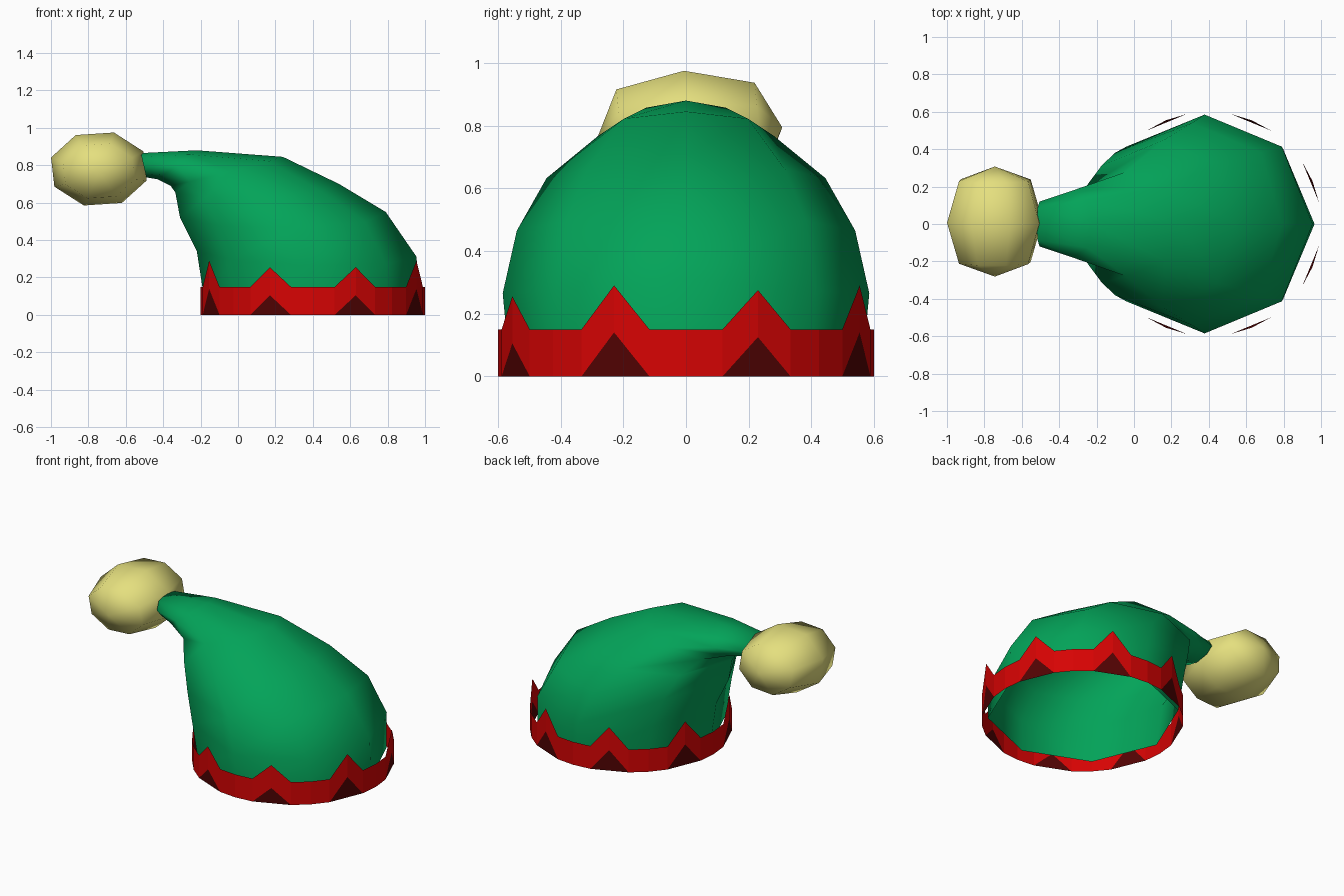
import bpy, bmesh, math
from mathutils import Matrix, Vector

if "Cube" in bpy.data.objects:
    bpy.data.objects.remove(bpy.data.objects["Cube"])


def material(name, rgb):
    m = bpy.data.materials.new(name)
    m.diffuse_color = (*rgb, 1)
    m.use_nodes = True
    m.node_tree.nodes["Principled BSDF"].inputs["Base Color"].default_value = m.diffuse_color
    return m


GREEN = material("felt green", (0.001, 0.37, 0.10))
RED = material("trim red", (0.68, 0.001, 0.001))
DARK = material("dark red", (0.09, 0.001, 0.001))
CREAM = material("pale yellow", (0.78, 0.74, 0.21))


def finish(bm, name, mats, smooth):
    for f in bm.faces:
        f.smooth = smooth
    me = bpy.data.meshes.new(name)
    bm.to_mesh(me)
    bm.free()
    for m in mats:
        me.materials.append(m)
    ob = bpy.data.objects.new(name, me)
    bpy.context.collection.objects.link(ob)
    return ob


# Hat body: octagonal rings swept from the open base to the bent tip
# (outer x, outer z, inner x, inner z, half width in y, side shift x, side drop z)
RINGS = [
    (0.965, 0.05, -0.175, 0.05, 0.565, 0, 0),
    (0.955, 0.31, -0.22, 0.34, 0.585, 0.01, 0.06),
    (0.79, 0.55, -0.31, 0.52, 0.54, 0.07, 0.07),
    (0.54, 0.70, -0.335, 0.655, 0.445, 0.05, 0.045),
    (0.24, 0.845, -0.36, 0.69, 0.28, 0.02, 0),
    (-0.22, 0.88, -0.43, 0.725, 0.18, 0, 0),
    (-0.52, 0.865, -0.49, 0.735, 0.12, 0, 0),
]
bm = bmesh.new()
loops = []
for ox, oz, ix, iz, w, dx, dz in RINGS:
    outer, inner = Vector((ox, 0, oz)), Vector((ix, 0, iz))
    mid, axis = (outer + inner) / 2, (outer - inner) / 2
    loops.append([bm.verts.new(mid + axis * math.cos(a) + Vector((0, w * math.sin(a), 0))
                               + Vector((dx, 0, -dz)) * abs(math.sin(a)))
                  for a in (k * math.pi / 4 for k in range(8))])
for lo, hi in zip(loops, loops[1:]):
    for k in range(8):
        n = (k + 1) % 8
        bm.faces.new((lo[k], lo[n], hi[n], hi[k]))
bm.faces.new(loops[-1])
finish(bm, "hat_body", [GREEN], True)

# Trim band: 32-sided strip, every fourth column lifted into a point
LIFTS = [0.125, 0.14, 0.14, 0.14, 0.14, 0.105, 0.105, 0.14]
bm = bmesh.new()
low, top = [], []
for i in range(32):
    a = i * math.tau / 32
    x, y = 0.4 + 0.6 * math.cos(a), 0.6 * math.sin(a)
    lift = LIFTS[i // 4] if i % 4 == 2 else 0
    low.append(bm.verts.new((x, y, lift)))
    top.append(bm.verts.new((x, y, 0.15 + lift)))
for i in range(32):
    n = (i + 1) % 32
    bm.faces.new((low[i], low[n], top[n], top[i]))
    # Dark triangle filling the notch under each point
    if i % 4 == 2:
        bm.faces.new((low[i - 1], low[n], low[i])).material_index = 1
finish(bm, "pointed_trim_band", [RED, DARK], False)

# Pompom: coarse, slightly tilted smooth ball with its poles on the y axis
bm = bmesh.new()
bmesh.ops.create_uvsphere(bm, u_segments=8, v_segments=4, radius=1)
for v in bm.verts:
    if 0.1 < abs(v.co.z) < 0.9:
        v.co *= 1.06
turn = (Matrix.Rotation(math.radians(4), 4, 'X') @ Matrix.Rotation(math.radians(17.5), 4, 'Y')
        @ Matrix.Rotation(math.pi / 2, 4, 'X'))
size = Matrix.Diagonal((0.268, 0.295, 0.205, 1))
bmesh.ops.transform(bm, matrix=Matrix.Translation((-0.744, 0.013, 0.78)) @ size @ turn,
                    verts=bm.verts)
finish(bm, "pompom", [CREAM], True)
